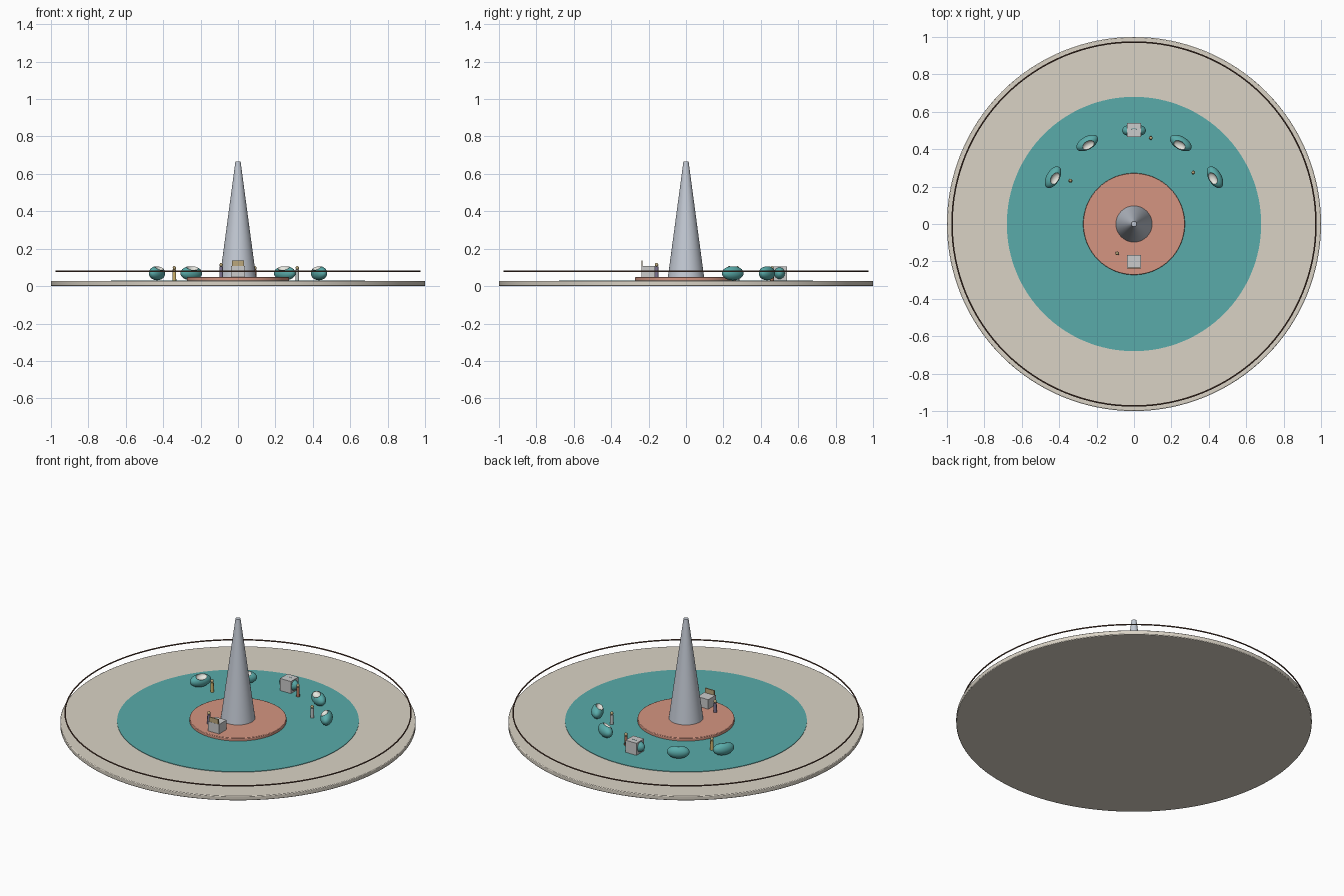
import bpy, math
from mathutils import Vector

if "Cube" in bpy.data.objects:
    bpy.data.objects.remove(bpy.data.objects["Cube"])

def mat(name, c):
    m = bpy.data.materials.new(name)
    m.diffuse_color = (*c, 1)
    m.use_nodes = True
    m.node_tree.nodes["Principled BSDF"].inputs["Base Color"].default_value = m.diffuse_color
    return m

SAND = mat("sand", (0.70, 0.65, 0.56))
TEAL = mat("teal", (0.10, 0.41, 0.40))
CORAL = mat("coral", (0.66, 0.30, 0.22))
STEEL = mat("steel", (0.55, 0.59, 0.66))
BROWN = mat("brown", (0.12, 0.06, 0.04))
TAN = mat("tan", (0.50, 0.39, 0.20))
CREAM = mat("cream", (0.80, 0.80, 0.74))

def finish(name, m=None, smooth=True):
    o = bpy.context.object
    o.name = name
    if m:
        o.data.materials.append(m)
    if smooth:
        bpy.ops.object.shade_smooth_by_angle(angle=math.radians(35))
    return o

def tapered(name, r1, r2, z0, z1, m, x=0, y=0, n=96):
    bpy.ops.mesh.primitive_cone_add(vertices=n, radius1=r1, radius2=r2, depth=z1 - z0,
                                    location=(x, y, (z0 + z1) / 2))
    return finish(name, m)

def ellipsoid(name, loc, size, m, rot=0):
    bpy.ops.mesh.primitive_uv_sphere_add(segments=32, ring_count=16, radius=1,
                                         location=loc, rotation=(0, 0, rot))
    o = finish(name, m)
    o.scale = size
    return o

def box(name, loc, size, m=None, rot=(0, 0, 0)):
    bpy.ops.mesh.primitive_cube_add(size=1, location=loc, rotation=rot)
    o = finish(name, m, False)
    o.scale = size
    return o

# Floor discs
base = tapered("floor_base", 1, 1, 0, 0.027, SAND, n=128)
bev = base.modifiers.new("bevel", "BEVEL")
bev.width, bev.segments, bev.limit_method = 0.004, 2, "ANGLE"
tapered("inner_floor", 0.68, 0.68, 0.02, 0.030, TEAL, n=128)
dais = tapered("centre_dais", 0.272, 0.272, 0.025, 0.048, CORAL)
bev = dais.modifiers.new("bevel", "BEVEL")
bev.width, bev.segments, bev.limit_method = 0.003, 2, "ANGLE"

# Central spire
tapered("spire", 0.097, 0.014, 0.046, 0.665, STEEL, n=64)

# Perimeter rail
bpy.ops.mesh.primitive_torus_add(major_radius=0.973, minor_radius=0.004, major_segments=128,
                                 minor_segments=10, location=(0, 0, 0.079))
finish("perimeter_rail", BROWN)

# Scooped pod seats in an arc
for i, deg in enumerate((30, 60, 90, 120, 150)):
    a = math.radians(deg)
    d = Vector((math.cos(a), math.sin(a), 0))
    rot = a - math.pi / 2
    pod = ellipsoid(f"pod_seat_{i}", d * 0.5 + Vector((0, 0, 0.069)), (0.064, 0.035, 0.038), TEAL, rot)
    cut = ellipsoid(f"pod_cutter_{i}", d * 0.482 + Vector((0, 0, 0.104)), (0.036, 0.026, 0.022), CREAM, rot)
    cut.hide_render = True
    cut.hide_viewport = True
    b = pod.modifiers.new("scoop", "BOOLEAN")
    b.object, b.operation, b.solver = cut, "DIFFERENCE", "EXACT"
    b.material_mode = "TRANSFER"

# Consoles
box("back_console", (0, 0.502, 0.067), (0.074, 0.074, 0.076))
box("front_console", (0, -0.202, 0.077), (0.074, 0.074, 0.060))
box("console_screen", (0, -0.235, 0.113), (0.062, 0.006, 0.046), TAN)

# Standing figures
for name, x, y, z, c in (("red", 0.09, 0.46, 0.03, (0.45, 0.17, 0.10)),
                         ("yellow", -0.34, 0.232, 0.03, (0.62, 0.45, 0.15)),
                         ("pale", 0.317, 0.275, 0.03, (0.50, 0.55, 0.55)),
                         ("purple", -0.09, -0.157, 0.047, (0.20, 0.17, 0.28))):
    top = z + 0.058
    tapered(f"{name}_figure_body", 0.010, 0.009, z, top, mat(name, c), x, y, 20)
    ellipsoid(f"{name}_figure_head", (x, y, top + 0.009), (0.009, 0.009, 0.010), TAN)
